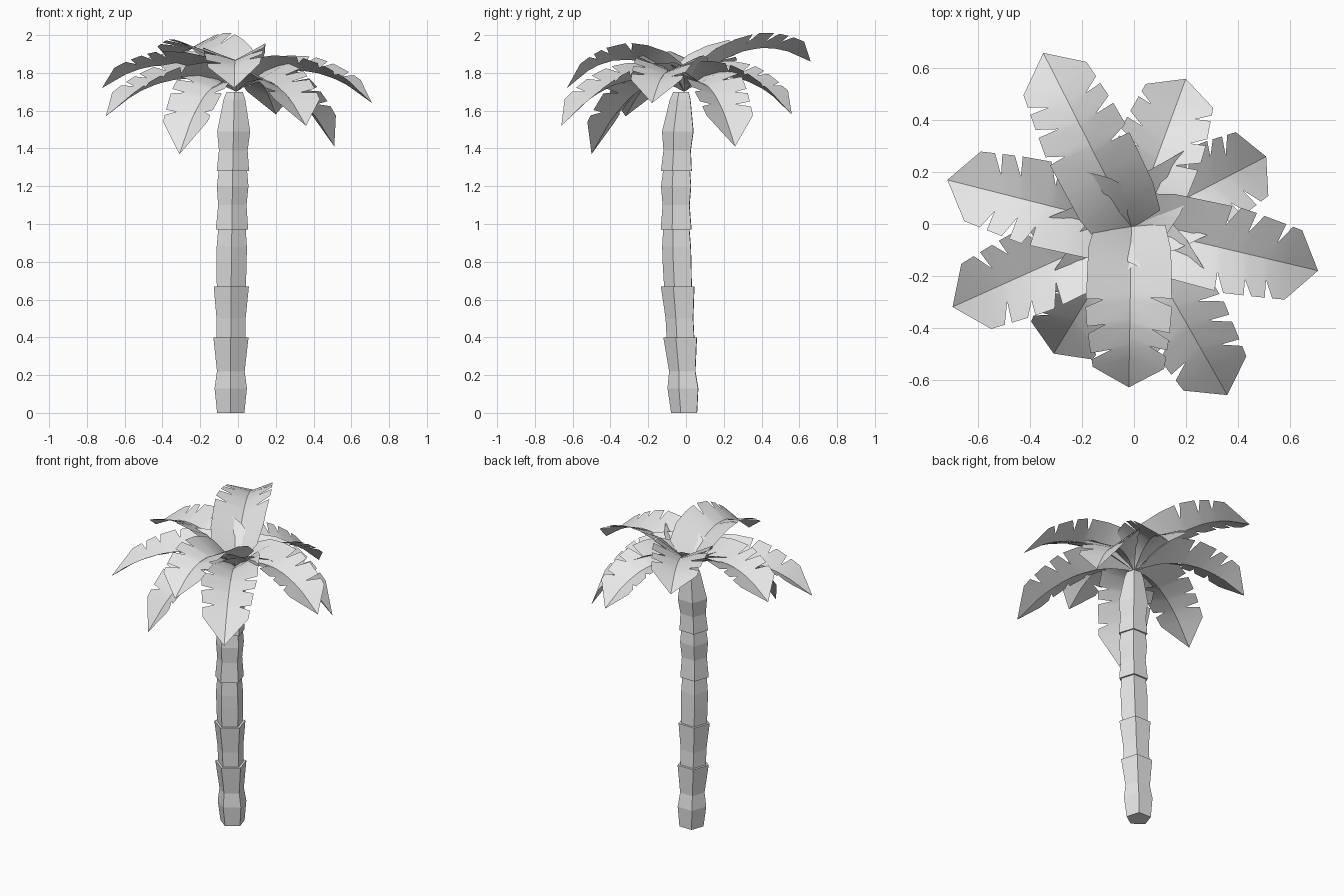
import bpy, bmesh, math, random
from mathutils import Matrix, Vector

random.seed(4)
cube = bpy.data.objects.get("Cube")
if cube:
    bpy.data.objects.remove(cube, do_unlink=True)

# Single pale grey material
grey = bpy.data.materials.new("pale grey")
grey.use_nodes = True
grey.diffuse_color = (0.8, 0.8, 0.8, 1)
grey.node_tree.nodes["Principled BSDF"].inputs["Base Color"].default_value = (0.8, 0.8, 0.8, 1)


def finish(bm, name, smooth):
    mesh = bpy.data.meshes.new(name)
    bm.to_mesh(mesh)
    bm.free()
    mesh.materials.append(grey)
    obj = bpy.data.objects.new(name, mesh)
    bpy.context.collection.objects.link(obj)
    if smooth:
        bpy.ops.object.select_all(action='DESELECT')
        obj.select_set(True)
        bpy.context.view_layer.objects.active = obj
        bpy.ops.object.shade_smooth_by_angle(angle=math.radians(30))


# Trunk: stacked five-sided segments as (height, radius), ledges where heights repeat
PROFILE = [(0, .076), (.13, .09), (.22, .077), (.4, .098), (.4, .081),
           (.5, .081), (.67, .098), (.67, .081), (.8, .084), (.88, .084),
           (.97, .077), (.97, .09), (1.1, .079), (1.2, .088),
           (1.28, .079), (1.28, .09), (1.39, .08), (1.49, .092), (1.66, .06), (1.7, .045)]
bm = bmesh.new()
rings = []
for z, r in PROFILE:
    cx = -.038 + .02 * (z / 1.69) ** 2
    cy = -.003 - .042 * math.sin(math.pi * (z / 1.95) ** 1.2)
    rings.append([bm.verts.new((cx + r * math.cos(math.radians(53 + 72 * k)),
                                cy + r * math.sin(math.radians(53 + 72 * k)), z))
                  for k in range(5)])
for a, b in zip(rings, rings[1:]):
    for k in range(5):
        bm.faces.new((a[k], a[(k + 1) % 5], b[(k + 1) % 5], b[k]))
bm.faces.new(rings[0][::-1])
bm.faces.new(rings[-1])
finish(bm, "trunk", False)


def half_width(t):
    """Leaf outline: abrupt flare, broad body, blunt triangular tip."""
    keys = [(0, .012), (.08, .135), (.2, .16), (.5, .168), (.82, .138), (1, 0)]
    for (t0, w0), (t1, w1) in zip(keys, keys[1:]):
        if t <= t1:
            return w0 + (w1 - w0) * (t - t0) / (t1 - t0)
    return 0


def leaf(name, tip, mid_z, roll):
    """Channelled leaf on an arched midrib, with torn slits along both edges."""
    base = Vector((-.01, -.01, 1.7))
    tip = Vector(tip)
    out = Vector((tip.x, tip.y, 0)).normalized()
    side = Matrix.Rotation(math.radians(roll), 3, out) @ Vector((-out.y, out.x, 0))
    ctrl = (base + tip) / 2
    ctrl.z = 2 * mid_z - (base.z + tip.z) / 2

    bm = bmesh.new()
    for s in (-1, 1):
        # Stations along the edge: (position, share of the full half width)
        stations = [(t, 1) for t in (0, .08, .2, .32)]
        for slit in (.44, .58, .71):
            t = slit + random.uniform(-.025, .025)
            stations += [(t, 1), (t + .008, random.uniform(.45, .65)), (t + .04, 1)]
        stations += [(.82, 1), (1, 0)]
        row = []
        for t, share in stations:
            w = half_width(t) * share
            rib = base * (1 - t) ** 2 + ctrl * 2 * t * (1 - t) + tip * t * t
            along = ((ctrl - base) * (1 - t) + (tip - ctrl) * t).normalized()
            lift = along.cross(side) * w * (.3 + .5 * (1 - t) ** 2)
            sweep = along * .03 * math.sin(math.pi * t) * share
            edge = rib + side * s * w + lift + sweep * (w > 0)
            row.append((bm.verts.new(rib), bm.verts.new(edge)))
        for (a, b), (c, d) in zip(row, row[1:]):
            bm.faces.new((a, b, d, c) if s < 0 else (a, c, d, b))
    bmesh.ops.remove_doubles(bm, verts=bm.verts, dist=.0005)
    finish(bm, name, True)


# Leaf crown: tip position, midrib height halfway along, roll in degrees
LEAVES = [((-.35, .66, 1.86), 1.92, -6), ((.2, .56, 1.58), 1.77, 0),
          ((.51, .26, 1.41), 1.72, 0), ((.71, -.18, 1.64), 1.81, 0),
          ((.36, -.66, 1.52), 1.75, 0), ((-.02, -.63, 1.72), 1.87, 4),
          ((-.31, -.5, 1.37), 1.7, 0), ((-.7, -.32, 1.57), 1.76, 0),
          ((-.72, .17, 1.72), 1.84, 0)]
for i, (tip, mid_z, roll) in enumerate(LEAVES):
    leaf(f"palm_leaf_{i + 1}", tip, mid_z, roll)
